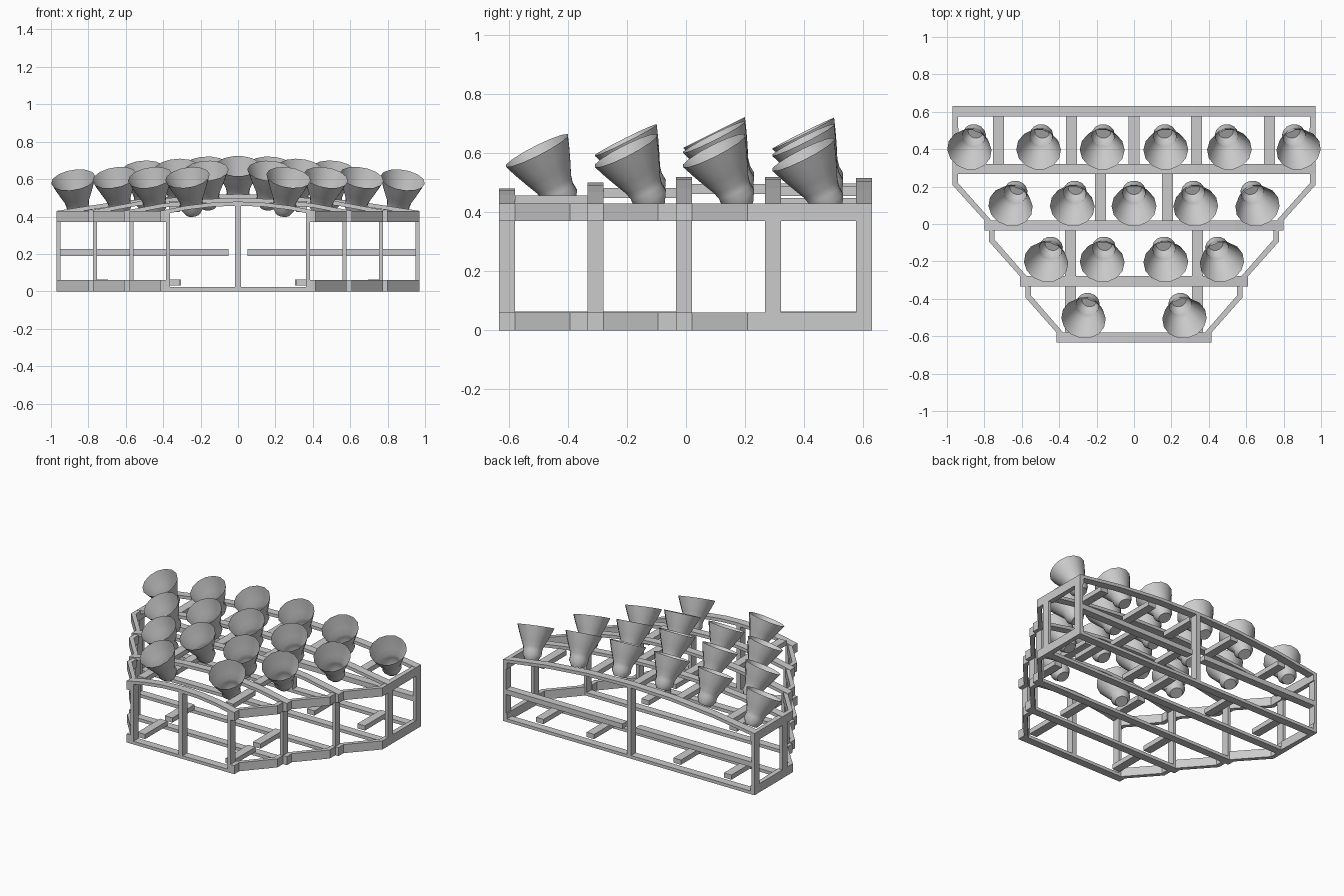
import bpy, bmesh, math
from mathutils import Matrix

cube = bpy.data.objects.get("Cube")
if cube:
    bpy.data.objects.remove(cube, do_unlink=True)

grey = bpy.data.materials.new("light grey")
grey.use_nodes = True
grey.diffuse_color = (0.6, 0.6, 0.6, 1)
grey.node_tree.nodes["Principled BSDF"].inputs["Base Color"].default_value = (0.6, 0.6, 0.6, 1)


def finish(name, bm):
    bmesh.ops.recalc_face_normals(bm, faces=bm.faces)
    mesh = bpy.data.meshes.new(name)
    bm.to_mesh(mesh)
    bm.free()
    mesh.materials.append(grey)
    obj = bpy.data.objects.new(name, mesh)
    bpy.context.collection.objects.link(obj)
    return obj


def box(name, x0, x1, y0, y1, z0, z1):
    bm = bmesh.new()
    size = Matrix.Diagonal((x1 - x0, y1 - y0, z1 - z0, 1))
    mid = Matrix.Translation(((x0 + x1) / 2, (y0 + y1) / 2, (z0 + z1) / 2))
    bmesh.ops.create_cube(bm, size=1, matrix=mid @ size)
    return finish(name, bm)


def prism(name, outline, offset):
    """Extrude a closed outline along an offset."""
    bm = bmesh.new()
    face = bm.faces.new([bm.verts.new(p) for p in outline])
    new = bmesh.ops.extrude_face_region(bm, geom=[face])["geom"]
    verts = [v for v in new if isinstance(v, bmesh.types.BMVert)]
    bmesh.ops.translate(bm, verts=verts, vec=offset)
    bm.faces.new([v for v in face.verts]) if not face.is_valid else None
    return finish(name, bm)


RAIL_TOP = 0.43
DEPTH = 0.054
THICK = 0.022
BAR = 0.03
# Each row: front edge y, half width, arch peak, outer x of its side rail,
# lamp positions, top spacers and bottom spacers behind it
ROWS = [
    (-0.634, 0.415, 0.48, 0.385, (-0.27, 0.27), (-0.34, 0.34), (-0.34, 0.34)),
    (-0.333, 0.61, 0.50, 0.58, (-0.47, -0.17, 0.17, 0.47), (-0.34, 0.34), (-0.34, 0.34)),
    (-0.034, 0.80, 0.52, 0.775, (-0.66, -0.33, 0, 0.33, 0.66), (-0.18, 0.18), ()),
    (0.268, 0.97, 0.52, 0.97, (-0.88, -0.51, -0.17, 0.17, 0.51, 0.88),
     (-0.725, -0.335, 0, 0.335, 0.725), (-0.725, -0.335, 0.335, 0.725)),
    (0.576, 0.97, 0.515, 0.97, (), (), ()),
]


def arch(row, x):
    return RAIL_TOP + (row[2] - RAIL_TOP) * (1 - (x / row[1]) ** 2)


def lamp(x, y, z, lean):
    """Open reflector with a short socket, tipped to the front."""
    profile = [(0.12, 0), (0.103, -0.045), (0.084, -0.09), (0.066, -0.13),
               (0.06, -0.155), (0.062, -0.182), (0.04, -0.218), (0, -0.218)]
    bm = bmesh.new()
    verts = [bm.verts.new((r, 0, h)) for r, h in profile]
    edges = [bm.edges.new(pair) for pair in zip(verts, verts[1:])]
    bmesh.ops.spin(bm, geom=verts + edges, cent=(0, 0, 0), axis=(0, 0, 1),
                   angle=math.tau, steps=14, use_duplicate=False)
    bmesh.ops.remove_doubles(bm, verts=bm.verts, dist=0.0005)
    obj = finish("lamp", bm)
    obj.matrix_world = (Matrix.Translation((x, y, z)) @ Matrix.Rotation(lean, 4, "Y")
                        @ Matrix.Rotation(math.radians(26.6), 4, "X"))
    bpy.ops.object.select_all(action="DESELECT")
    obj.select_set(True)
    bpy.context.view_layer.objects.active = obj
    bpy.ops.object.shade_smooth_by_angle(angle=math.radians(40))


for i, row in enumerate(ROWS):
    y, w, peak, side, lamps, top_spacers, bottom_spacers = row
    back = y + DEPTH
    # Arched top beam and flat bottom beam
    xs = [w * (k / 3 - 1) for k in range(7)]
    top = [(x, y, arch(row, x)) for x in xs]
    under = [(x, y, arch(row, x) - THICK) for x in reversed(xs)]
    prism("arched_beam", top + under, (0, DEPTH, 0))
    box("bottom_beam", -w, w, y, back, 0, THICK)
    # Posts
    if i in (0, 4):
        box("centre_post", -0.016, 0.016, y, back, 0, peak - 0.01)
    for s in (-1, 1):
        a, b = sorted((s * side, s * (side - THICK)))
        box("end_post", a, b, y, back, 0, RAIL_TOP - 0.002)
        # Side rails: slanted from this row, then straight into the next
        for z in (0, RAIL_TOP - 0.06):
            a, b = sorted((s * (w - BAR), s * w))
            box("rail_joint", a, b, y, back, z, z + 0.06)
            if i < 4:
                ny, nx = ROWS[i + 1][0], ROWS[i + 1][3]
                outline = [(w, back), (nx, ny - 0.06), (nx, ny),
                           (nx - BAR, ny), (nx - BAR, ny - 0.05), (w - BAR - 0.006, back)]
                prism("side_rail", [(s * px, py, z) for px, py in outline], (0, 0, 0.06))
    # Spacers joining this row to the one behind
    for x in top_spacers:
        nxt = ROWS[i + 1]
        h = max(arch(row, x), arch(nxt, x)) - THICK
        box("top_spacer", x - 0.029, x + 0.029, back, nxt[0], h - 0.033, h)
    for x in bottom_spacers:
        box("bottom_spacer", x - 0.029, x + 0.029, back, ROWS[i + 1][0], 0.03, 0.063)
    # Lamps standing along the arch
    for x in lamps:
        lean = math.atan(2 * (peak - RAIL_TOP) * x / w ** 2)
        lamp(x, y + 0.129, arch(row, x) + 0.15, lean)

# Middle rails across the back, split at the centre
for s in (-1, 1):
    a, b = sorted((s * 0.05, s * 0.95))
    box("middle_rail", a, b, 0.576, 0.63, 0.19, 0.225)
